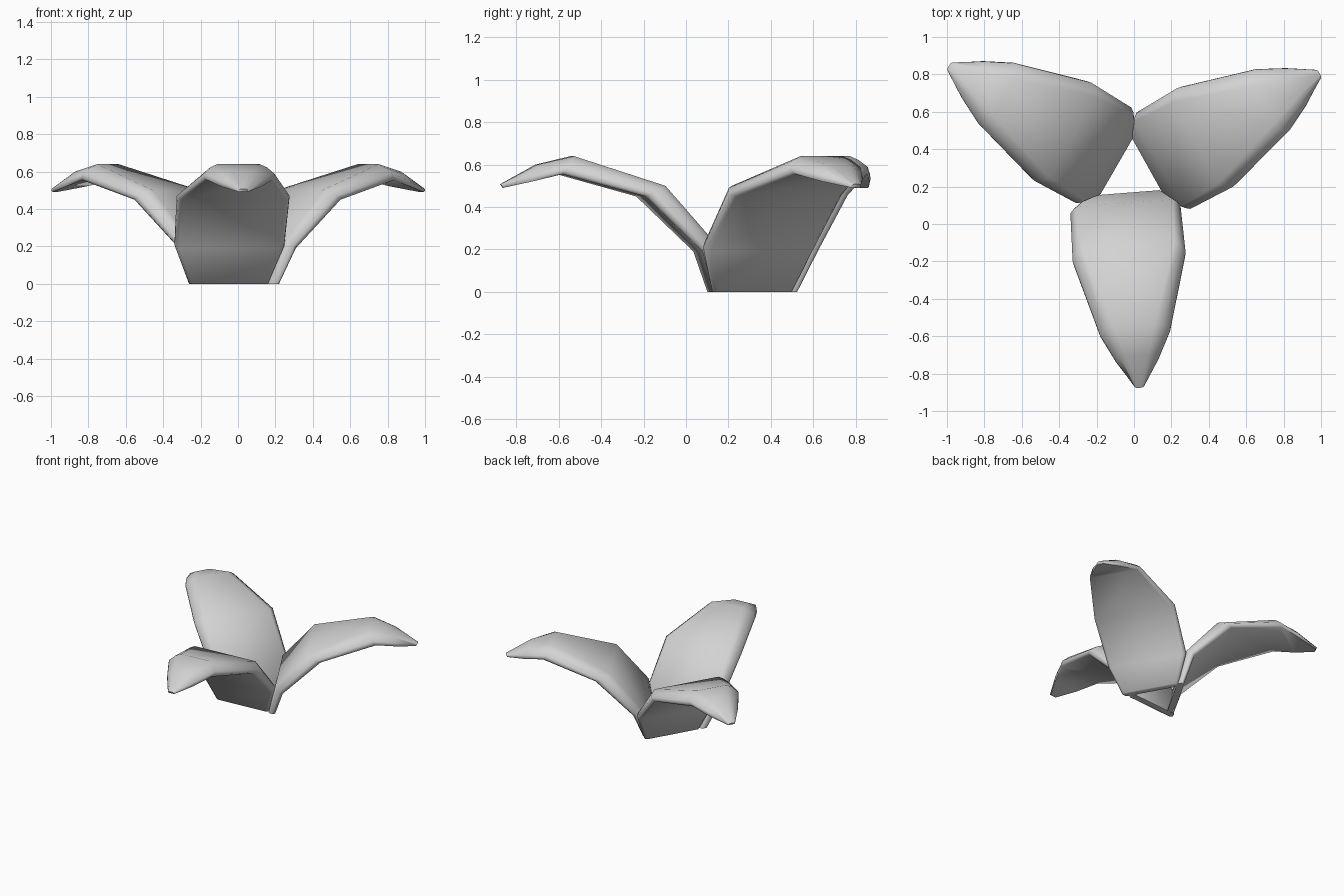
import bpy
import bmesh
from math import radians
from mathutils import Matrix, Vector

cube = bpy.data.objects.get("Cube")
if cube:
    bpy.data.objects.remove(cube)

# One plain grey for the whole flower
grey = bpy.data.materials.new("soft_grey")
grey.use_nodes = True
colour = (0.65, 0.65, 0.65, 1)
grey.diffuse_color = colour
grey.node_tree.nodes["Principled BSDF"].inputs["Base Color"].default_value = colour

# Cross rows from base to tip: underside (reach, height),
# upper side (reach, height), half width, flat share of the upper side
ROWS = [((0.145, 0.0), (0.095, 0.0), 0.212, 0.9),
        ((0.205, 0.19), (0.15, 0.238), 0.295, 0.88),
        ((0.475, 0.45), (0.378, 0.5), 0.303, 0.82),
        ((0.86, 0.555), (0.8, 0.64), 0.19, 0.6),
        ((1.0, 0.52), (0.97, 0.6), 0.115, 0.5),
        ((1.128, 0.491), (1.14, 0.508), 0.026, 0.5)]
CENTRE_X = -0.015


def section(under, upper, half, flat):
    """Closed cross-section: flat underside, rounded sides, flat top."""
    right = [(0.92, 0.0), (0.985, 0.15), (1.0, 0.4),
             ((1 + flat) / 2, 0.8), (flat, 1.0)]
    outline = right + [(-u, t) for u, t in reversed(right)]
    low, high = Vector(under), Vector(upper)
    points = []
    for u, t in outline:
        r, z = low.lerp(high, t)
        points.append((CENTRE_X + u * half, -r, z))
    return points


def petal(name, matrix):
    """Skin the cross-sections into one solid petal."""
    bm = bmesh.new()
    loops = [[bm.verts.new(p) for p in section(*row)] for row in ROWS]
    for a, b in zip(loops, loops[1:]):
        for j in range(len(a)):
            bm.faces.new((a[j - 1], a[j], b[j], b[j - 1]))
    bm.faces.new(loops[0])
    bm.faces.new(loops[-1])
    bmesh.ops.recalc_face_normals(bm, faces=bm.faces)
    for face in bm.faces:
        face.smooth = True
    mesh = bpy.data.meshes.new(name)
    bm.to_mesh(mesh)
    bm.free()
    mesh.set_sharp_from_angle(angle=radians(65))
    mesh.materials.append(grey)
    obj = bpy.data.objects.new(name, mesh)
    bpy.context.collection.objects.link(obj)
    obj.matrix_world = matrix


# Three petals around a shared pivot; the front one is slightly skewed
pivot = Matrix.Translation((-0.01, 0.262, 0))
middle = Vector((CENTRE_X, -0.45, 0))
skew = (Matrix.Translation(middle) @ Matrix.Rotation(radians(4.5), 4, 'Z')
        @ Matrix.Translation(-middle))
petal("front_petal", pivot @ skew)
petal("back_left_petal", pivot @ Matrix.Rotation(radians(119.2), 4, 'Z'))
petal("back_right_petal", pivot @ Matrix.Rotation(radians(240), 4, 'Z'))
